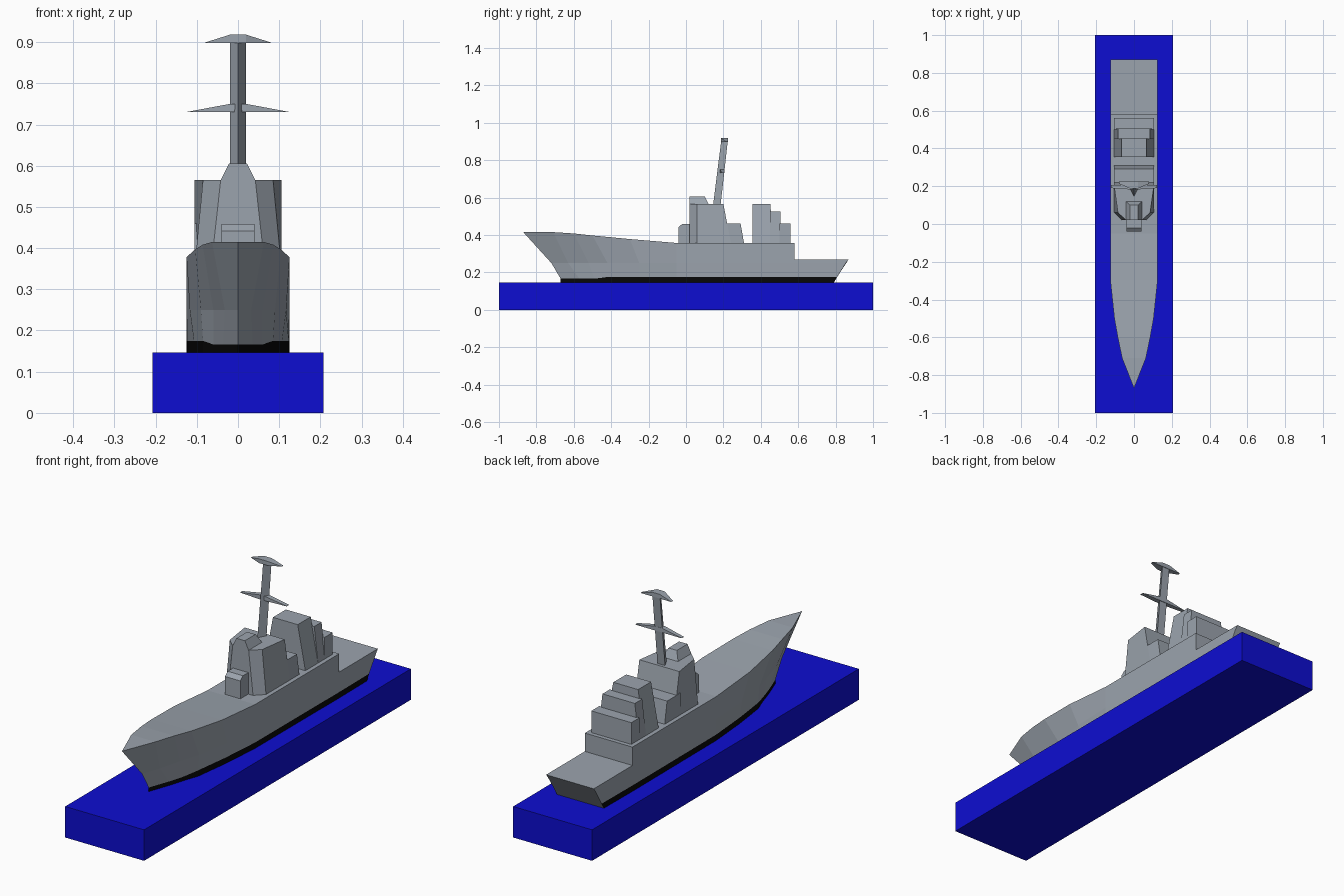
import bpy
import bmesh

if "Cube" in bpy.data.objects:
    bpy.data.objects.remove(bpy.data.objects["Cube"], do_unlink=True)


def material(name, rgb):
    m = bpy.data.materials.new(name)
    m.use_nodes = True
    m.diffuse_color = (*rgb, 1)
    m.node_tree.nodes["Principled BSDF"].inputs["Base Color"].default_value = (*rgb, 1)
    return m


grey = material("ship grey", (0.33, 0.37, 0.42))
black = material("waterline black", (0.002, 0.002, 0.002))
blue = material("sea blue", (0.004, 0.004, 0.64))


def loft(name, rings, mats, rule=None):
    """Skin matching closed rings of points and cap both ends."""
    bm = bmesh.new()
    vs = [[bm.verts.new(p) for p in ring] for ring in rings]
    n = len(rings[0])
    for a, b in zip(vs, vs[1:]):
        for i in range(n):
            j = (i + 1) % n
            face = bm.faces.new((a[i], a[j], b[j], b[i]))
            if rule:
                face.material_index = rule(i)
    bm.faces.new(vs[0])
    bm.faces.new(vs[-1])
    bmesh.ops.remove_doubles(bm, verts=bm.verts, dist=0.0001)
    bmesh.ops.recalc_face_normals(bm, faces=bm.faces)
    mesh = bpy.data.meshes.new(name)
    bm.to_mesh(mesh)
    bm.free()
    for m in mats:
        mesh.materials.append(m)
    obj = bpy.data.objects.new(name, mesh)
    bpy.context.collection.objects.link(obj)
    return obj


def mirrored(half, z):
    """Complete a half outline of (x, y) points, front to back, at height z."""
    return [(x, y, z) for x, y in half] + [(-x, y, z) for x, y in reversed(half)]


def tower(name, z0, low, z1, high, mat=grey):
    return loft(name, [mirrored(low, z0), mirrored(high, z1)], [mat])


def block(name, y0, y1, z0, z1, w0, w1=None, front=0, back=0, mat=grey):
    """Box with optional narrowing and sloping ends towards the top."""
    w1 = w0 if w1 is None else w1
    return tower(name, z0, [(w0, y0), (w0, y1)],
                 z1, [(w1, y0 + front), (w1, y1 - back)], mat)


# Sea plinth
SEA, DECK = 0.147, 0.357
block("sea_base", -1, 1, 0, SEA, 0.207, mat=blue)

# Hull stations: deck (y, half width, z), middle (y, half width), waterline (y, half width)
stations = [
    ((-0.87, 0, 0.415), (-0.72, 0), (-0.67, 0)),
    ((-0.71, 0.063, 0.415), (-0.63, 0.032), (-0.57, 0.036)),
    ((-0.6, 0.086, 0.408), (-0.52, 0.06), (-0.49, 0.06)),
    ((-0.5, 0.104, 0.397), (-0.42, 0.09), (-0.42, 0.085)),
    ((-0.3, 0.125, 0.378), (-0.25, 0.117), (-0.25, 0.107)),
    ((-0.05, 0.125, DECK), (-0.05, 0.125), (-0.05, 0.123)),
    ((0.58, 0.125, DECK), (0.58, 0.125), (0.58, 0.125)),
    ((0.58, 0.125, 0.27), (0.58, 0.125), (0.58, 0.125)),
    ((0.87, 0.125, 0.27), (0.855, 0.125), (0.79, 0.123)),
]
rings = []
for deck, mid, water in stations:
    boot = 0.166 if water[0] < -0.45 else 0.175
    side = [(deck[1], deck[0], deck[2]), (mid[1], mid[0], 0.25),
            (water[1], water[0] + (0.018 if water[0] > 0.7 else 0), boot),
            (water[1], water[0], SEA - 0.002)]
    rings.append(side + [(-x, y, z) for x, y, z in reversed(side)])
loft("hull", rings, [grey, black], lambda i: 1 if i in (2, 3, 4) else 0)

# Forward gun housing with chamfered front edge
block("gun_housing", -0.04, 0.025, DECK, 0.442, 0.04)
block("gun_housing_roof", -0.04, 0.025, 0.442, 0.459, 0.04, front=0.02)

# Bridge block with angled front corners
tower("bridge", DECK, [(0.065, 0.02), (0.105, 0.06), (0.105, 0.24)],
      0.565, [(0.042, 0.02), (0.085, 0.06), (0.105, 0.2)])
block("bridge_top", 0.02, 0.12, 0.565, 0.605, 0.042, 0.022, back=0.02)
block("bridge_rear_house", 0.19, 0.31, DECK, 0.46, 0.105, back=0.018)

# Stepped aft superstructure
block("funnel_front", 0.355, 0.46, DECK, 0.565, 0.105, 0.065, back=0.008)
block("funnel_middle", 0.45, 0.505, DECK, 0.525, 0.105, 0.085)
block("funnel_rear", 0.5, 0.56, DECK, 0.46, 0.105)

# Raked triangular mast
tower("mast", 0.56, [(0, 0.145), (0.02, 0.185)], 0.918, [(0, 0.19), (0.02, 0.225)])


def yard(name, span, z, y0, y1, tip0, tip1):
    """Tapered crossarm with a flat underside."""
    ends = [(-span, z, tip0, tip1), (-0.02, z + 0.019, y0, y1),
            (0.02, z + 0.019, y0, y1), (span, z, tip0, tip1)]
    loft(name, [[(x, a, z), (x, b, z), (x, b, top + 0.001), (x, a, top + 0.001)]
                for x, top, a, b in ends], [grey])


yard("lower_yard", 0.122, 0.73, 0.183, 0.207, 0.19, 0.207)
yard("upper_yard", 0.08, 0.898, 0.188, 0.225, 0.213, 0.225)
